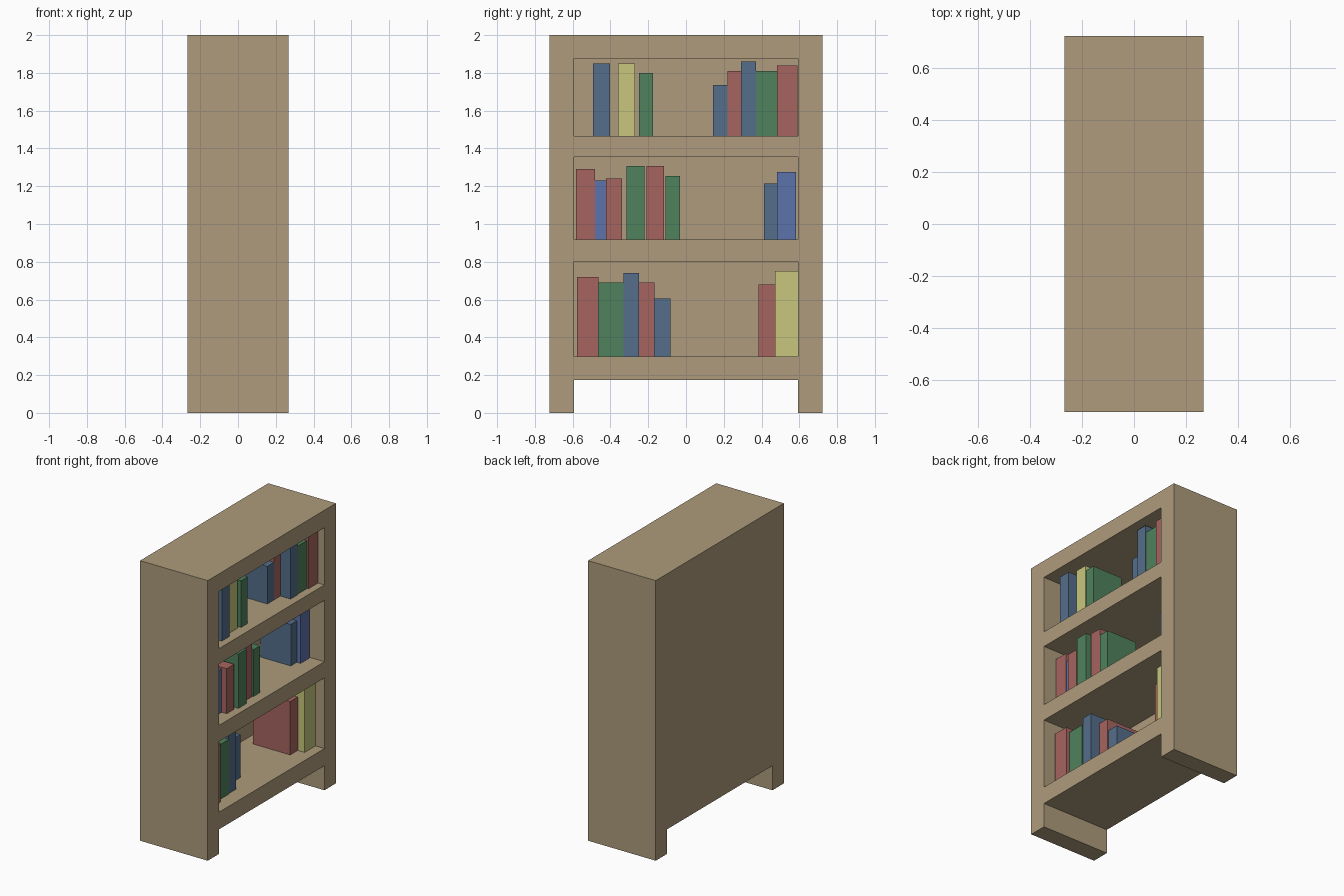
import bpy, bmesh
from mathutils import Matrix, Vector

if "Cube" in bpy.data.objects:
    bpy.data.objects.remove(bpy.data.objects["Cube"])

W, H, D = 1.446, 2.0, 0.534          # width (y), height (z), depth (x)
FRONT = D / 2                        # open side faces +x
INNER = 0.594                        # half width of the openings
BACK = FRONT - 0.50                  # inner face of the back panel
SHELVES = {"lower": (0.298, 0.802), "middle": (0.918, 1.356), "upper": (1.466, 1.875)}


def material(name, rgb):
    m = bpy.data.materials.new(name)
    m.diffuse_color = (*rgb, 1)
    m.use_nodes = True
    m.node_tree.nodes["Principled BSDF"].inputs["Base Color"].default_value = m.diffuse_color
    return m


MATS = {
    "wood": material("wood", (0.42, 0.33, 0.20)),
    "blue": material("blue_cover", (0.09, 0.155, 0.26)),
    "indigo": material("indigo_cover", (0.107, 0.17, 0.41)),
    "red": material("red_cover", (0.38, 0.13, 0.115)),
    "green": material("green_cover", (0.08, 0.22, 0.107)),
    "yellow": material("yellow_cover", (0.58, 0.565, 0.205)),
}


def boxes(name, spans, mat=None):
    """One object made of boxes given as (x0, x1, y0, y1, z0, z1)."""
    bm = bmesh.new()
    for x0, x1, y0, y1, z0, z1 in spans:
        size = Vector((x1 - x0, y1 - y0, z1 - z0))
        mid = Vector((x0 + x1, y0 + y1, z0 + z1)) / 2
        bmesh.ops.create_cube(bm, size=1, matrix=Matrix.Translation(mid) @ Matrix.Diagonal((*size, 1)))
    mesh = bpy.data.meshes.new(name)
    bm.to_mesh(mesh)
    bm.free()
    ob = bpy.data.objects.new(name, mesh)
    bpy.context.collection.objects.link(ob)
    if mat:
        mesh.materials.append(MATS[mat])
    return ob


# Cabinet: a solid block with three shelf openings and a gap between the feet
cabinet = boxes("bookcase_cabinet", [(-FRONT, FRONT, -W / 2, W / 2, 0, H)], "wood")
cuts = [(BACK, FRONT + 0.1, -INNER, INNER, z0, z1) for z0, z1 in SHELVES.values()]
cuts.append((-FRONT - 0.1, FRONT + 0.1, -INNER, INNER, -0.1, 0.175))
cutter = boxes("opening_cutter", cuts, "wood")
cutter.hide_render = True
cut = cabinet.modifiers.new("openings", "BOOLEAN")
cut.operation = "DIFFERENCE"
cut.solver = "EXACT"
cut.object = cutter
bpy.context.view_layer.objects.active = cabinet
bpy.ops.object.modifier_apply(modifier=cut.name)
bpy.data.objects.remove(cutter)

# Books per shelf: colour, y start, y end, top z, recess from the front
BOOKS = {
    "lower": (0.295, [
        ("red", -.578, -.462, .72, .08), ("green", -.462, -.332, .69, .105),
        ("blue", -.332, -.248, .74, .11), ("red", -.248, -.166, .69, .18),
        ("blue", -.166, -.082, .605, .19),
        ("red", .385, .47, .68, .124), ("yellow", .47, .592, .75, .07)]),
    "middle": (0.24, [
        ("red", -.583, -.483, 1.29, .095), ("indigo", -.483, -.423, 1.23, .10),
        ("red", -.423, -.338, 1.24, .06), ("green", -.314, -.22, 1.307, .045),
        ("red", -.208, -.116, 1.307, .076), ("green", -.108, -.032, 1.253, .07),
        ("blue", .414, .483, 1.215, .14), ("indigo", .483, .583, 1.275, .11)]),
    "upper": (0.24, [
        ("blue", -.493, -.403, 1.85, .05), ("yellow", -.361, -.27, 1.85, .08),
        ("green", -.25, -.175, 1.80, .068),
        ("blue", .142, .22, 1.735, .135), ("red", .22, .29, 1.81, .135),
        ("blue", .29, .37, 1.86, .055), ("green", .37, .483, 1.81, .06),
        ("red", .483, .59, 1.84, .05)]),
}
for shelf, (depth, row) in BOOKS.items():
    floor = SHELVES[shelf][0]
    for i, (colour, y0, y1, top, recess) in enumerate(row, 1):
        x1 = FRONT - recess
        boxes(f"{shelf}_shelf_book_{i}", [(x1 - depth, x1, y0, y1, floor + 0.001, top)], colour)
